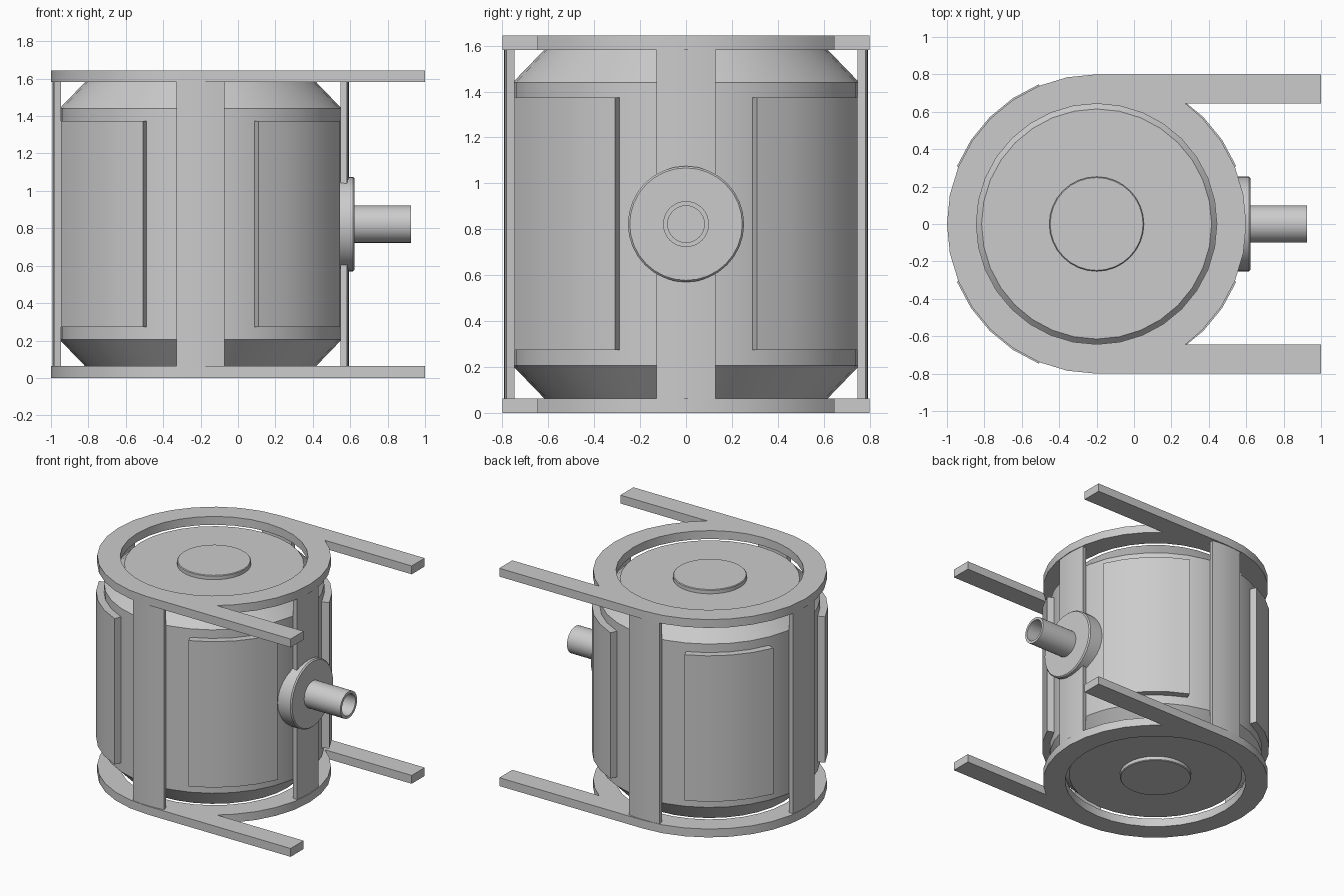
import bpy, bmesh
from math import sin, cos, pi, radians, asin
from mathutils import Matrix

if "Cube" in bpy.data.objects:
    bpy.data.objects.remove(bpy.data.objects["Cube"])

CX, H, MID = -0.2, 1.645, 0.8225   # drum axis x, total height, mid height
N = 32


def finish(name, bm, matrix=Matrix()):
    bmesh.ops.remove_doubles(bm, verts=bm.verts, dist=1e-5)
    bmesh.ops.recalc_face_normals(bm, faces=bm.faces)
    bm.transform(matrix)
    me = bpy.data.meshes.new(name)
    bm.to_mesh(me)
    bm.free()
    ob = bpy.data.objects.new(name, me)
    bpy.context.collection.objects.link(ob)
    bpy.ops.object.select_all(action='DESELECT')
    bpy.context.view_layer.objects.active = ob
    ob.select_set(True)
    bpy.ops.object.shade_smooth_by_angle(angle=radians(30))
    return ob


def lathe(name, profile, matrix, closed=False):
    """Revolve (radius, height) points about z."""
    bm = bmesh.new()
    vs = [bm.verts.new((r, 0, h)) for r, h in profile]
    edges = [bm.edges.new(p) for p in zip(vs, vs[1:])]
    if closed:
        edges.append(bm.edges.new((vs[-1], vs[0])))
    bmesh.ops.spin(bm, geom=vs + edges, cent=(0, 0, 0), axis=(0, 0, 1),
                   angle=2 * pi, steps=N, use_merge=True)
    return finish(name, bm, matrix)


def prism(bm, pts, z0, z1):
    face = bm.faces.new([bm.verts.new((x, y, z0)) for x, y in pts])
    ext = bmesh.ops.extrude_face_region(bm, geom=[face], use_keep_orig=True)
    top = [v for v in ext['geom'] if isinstance(v, bmesh.types.BMVert)]
    bmesh.ops.translate(bm, verts=top, vec=(0, 0, z1 - z0))


def arc(r, a0, a1, n):
    return [(CX + r * cos(a0 + (a1 - a0) * i / n), r * sin(a0 + (a1 - a0) * i / n))
            for i in range(n + 1)]


def curved_plate(name, angle, half, r0, r1, z0, z1):
    bm = bmesh.new()
    prism(bm, arc(r1, angle - half, angle + half, 4)
          + arc(r0, angle + half, angle - half, 4), z0, z1)
    return finish(name, bm)


def frame(name, z0, z1):
    """Ring with two tangent arms, filled from outline and hole splines."""
    outer = (arc(0.8, pi / 2, 3 * pi / 2, 16)
             + [(1, -0.8), (1, -0.645), (0.274, -0.645)]
             + arc(0.8, -pi / 4, pi / 4, 8)
             + [(0.274, 0.645), (1, 0.645), (1, 0.8)])
    hole = arc(0.643, 0, 2 * pi, N)[:-1]
    cu = bpy.data.curves.new(name + "_outline", 'CURVE')
    cu.dimensions, cu.fill_mode, cu.extrude = '2D', 'BOTH', (z1 - z0) / 2
    for pts in (outer, hole):
        sp = cu.splines.new('POLY')
        sp.points.add(len(pts) - 1)
        for p, (x, y) in zip(sp.points, pts):
            p.co = (x, y, 0, 1)
        sp.use_cyclic_u = True
    tmp = bpy.data.objects.new(name + "_outline", cu)
    bpy.context.collection.objects.link(tmp)
    bm = bmesh.new()
    bm.from_mesh(tmp.to_mesh())
    tmp.to_mesh_clear()
    bpy.data.objects.remove(tmp)
    return finish(name, bm, Matrix.Translation((0, 0, (z0 + z1) / 2)))


# Chamfered drum with a raised disc on each end
half = [(0, 0.793), (0.248, 0.793), (0.253, 0.788), (0.253, 0.762),
        (0.615, 0.762), (0.755, 0.617)]
lathe("drum", half + [(r, -h) for r, h in reversed(half)],
      Matrix.Translation((CX, 0, MID)))

# Top and bottom frames
frame("bottom_frame", 0, 0.063)
frame("top_frame", H - 0.063, H)

# Straps on the axes, raised panels on the diagonals
for i in range(4):
    curved_plate(f"strap_{i + 1}", i * pi / 2, asin(0.128 / 0.793),
                 0.757, 0.793, 0.06, H - 0.06)
    curved_plate(f"side_panel_{i + 1}", pi / 4 + i * pi / 2, pi / 8,
                 0.745, 0.808, 0.273, 1.375)

# Outlet flange and hollow pipe pointing along +x
to_x = Matrix.Translation((0, 0, MID)) @ Matrix.Rotation(pi / 2, 4, 'Y')
lathe("outlet_flange", [(0, 0.5), (0.253, 0.5), (0.253, 0.614), (0.245, 0.623),
                        (0, 0.623)], to_x)
lathe("outlet_pipe", [(0.1, 0.6), (0.1, 0.925), (0.08, 0.925), (0.08, 0.6)],
      to_x, closed=True)
